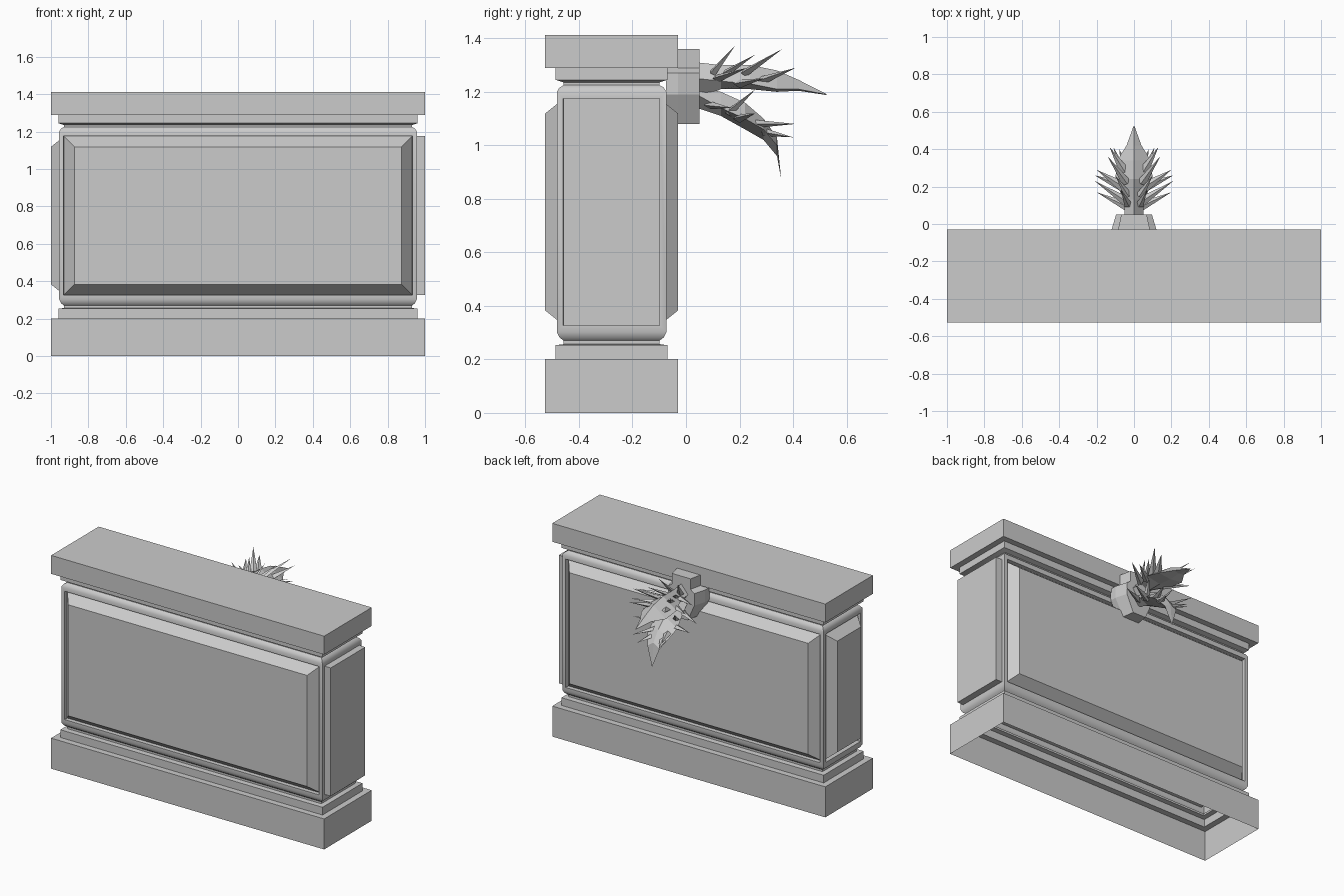
import bpy, bmesh, math
from mathutils import Vector

cube = bpy.data.objects.get("Cube")
if cube:
    bpy.data.objects.remove(cube, do_unlink=True)

stone = bpy.data.materials.new("grey_stone")
stone.use_nodes = True
GREY = (0.6, 0.6, 0.6, 1)
stone.diffuse_color = GREY
stone.node_tree.nodes["Principled BSDF"].inputs["Base Color"].default_value = GREY

CY = -0.278  # middle of the pedestal's depth


def finish(name, bm, smooth=None):
    bmesh.ops.recalc_face_normals(bm, faces=bm.faces)
    mesh = bpy.data.meshes.new(name)
    bm.to_mesh(mesh)
    bm.free()
    mesh.materials.append(stone)
    obj = bpy.data.objects.new(name, mesh)
    bpy.context.collection.objects.link(obj)
    if smooth:
        bpy.ops.object.select_all(action="DESELECT")
        obj.select_set(True)
        bpy.context.view_layer.objects.active = obj
        bpy.ops.object.shade_smooth_by_angle(angle=math.radians(smooth))
    return obj


def loft(bm, rings, cap_start=False, cap_end=False):
    loops = [[bm.verts.new(p) for p in ring] for ring in rings]
    for a, b in zip(loops, loops[1:]):
        for i in range(len(a)):
            j = (i + 1) % len(a)
            bm.faces.new((a[i], a[j], b[j], b[i]))
    if cap_start:
        bm.faces.new(loops[0][::-1])
    if cap_end:
        bm.faces.new(loops[-1])


def rectangle(inset, z):
    x, y = 1 - inset, 0.249 - inset
    return [(sx * x, CY + sy * y, z) for sx, sy in ((-1, -1), (1, -1), (1, 1), (-1, 1))]


# Pedestal: hollow moulded shell, open underneath, closed on top
profile = [(0, 0), (0, 0.202), (0.04, 0.202), (0.04, 0.253), (0.07, 0.257), (0.07, 0.27),
           (0.054, 0.282), (0.044, 0.302), (0.044, 1.2), (0.054, 1.216), (0.07, 1.225),
           (0.07, 1.235), (0.04, 1.245), (0.04, 1.29), (0, 1.29), (0, 1.412)]
bm = bmesh.new()
loft(bm, [rectangle(i, z) for i, z in profile], cap_end=True)
bmesh.ops.recalc_face_normals(bm, faces=bm.faces)

# Raised panels on the four sides; the left one is a plain block
sides = [f for f in bm.faces if f.calc_center_median().z > 0.5 and abs(f.normal.z) < 0.1
         and max(v.co.z for v in f.verts) - min(v.co.z for v in f.verts) > 0.8]
for f in sides:
    plain = f.normal.x > 0.9
    bmesh.ops.inset_individual(bm, faces=[f], thickness=0.034, depth=0)
    if plain:
        bmesh.ops.inset_individual(bm, faces=[f], thickness=0.001, depth=0.044)
    else:
        bmesh.ops.inset_individual(bm, faces=[f], thickness=0.001, depth=-0.027)
        bmesh.ops.inset_individual(bm, faces=[f], thickness=0.08, depth=0.071)
finish("pedestal", bm, 40)

# Shield-shaped mount on the back, narrowing outwards
half = [(0.085, 1.36), (0.085, 1.29), (0.12, 1.27), (0.12, 1.19), (0.06, 1.08)]
outline = half + [(-x, z) for x, z in reversed(half)]
bm = bmesh.new()
loft(bm, [[(x * k, y, z) for x, z in outline] for y, k in ((-0.075, 1), (-0.03, 1), (0.05, 0.8))],
     True, True)
finish("mount", bm)


# Jaws: curved folded bodies tapering to a point
def jaw(name, stations):
    bm = bmesh.new()
    rings = []
    for y, z, width, up, down in stations:
        rings.append([(width, y, z), (0, y, z + up), (-width, y, z), (0, y, z - down)])
    loft(bm, rings, True, True)
    finish(name, bm)


jaw("upper_jaw", [(0.04, 1.25, 0.05, 0.06, 0.08), (0.13, 1.24, 0.05, 0.06, 0.03),
                  (0.24, 1.23, 0.1, 0.07, 0.02), (0.34, 1.21, 0.09, 0.07, 0.01),
                  (0.42, 1.21, 0.04, 0.035, 0.006), (0.525, 1.19, 0.002, 0.002, 0.002)])
jaw("lower_jaw", [(0.04, 1.19, 0.04, 0.03, 0.05), (0.13, 1.14, 0.06, 0.06, 0.03),
                  (0.22, 1.1, 0.09, 0.06, 0.04), (0.29, 1.06, 0.08, 0.04, 0.04),
                  (0.34, 1.0, 0.045, 0.03, 0.04), (0.355, 0.88, 0.002, 0.002, 0.002)])


# Spikes: thin four-sided blades, mirrored left and right
def spikes(name, pairs):
    bm = bmesh.new()
    for root, tip, radius in pairs:
        for side in (1, -1):
            a, b = (Vector((p[0] * side, p[1], p[2])) for p in (root, tip))
            d = (b - a).normalized()
            u = d.cross(Vector((0, 0, 1))).normalized() * radius
            v = d.cross(u) * 0.6
            base = [bm.verts.new(a + o) for o in (u, v, -u, -v)]
            point = bm.verts.new(b)
            bm.faces.new(base)
            for i in range(4):
                bm.faces.new((base[i], base[(i + 1) % 4], point))
    finish(name, bm)


spikes("upper_spikes", [
    ((0.03, 0.1, 1.27), (0.07, 0.185, 1.375), 0.022),
    ((0.03, 0.15, 1.27), (0.1, 0.26, 1.34), 0.022),
    ((0.04, 0.22, 1.27), (0.14, 0.36, 1.36), 0.025),
    ((0.05, 0.28, 1.24), (0.13, 0.41, 1.29), 0.028),
    ((0.04, 0.12, 1.25), (0.21, 0.23, 1.29), 0.025),
    ((0.06, 0.2, 1.23), (0.2, 0.29, 1.25), 0.028)])
spikes("lower_spikes", [
    ((0.03, 0.09, 1.15), (0.2, 0.17, 1.14), 0.025),
    ((0.04, 0.16, 1.12), (0.1, 0.26, 1.21), 0.025),
    ((0.06, 0.2, 1.1), (0.21, 0.26, 1.12), 0.028),
    ((0.05, 0.26, 1.08), (0.11, 0.41, 1.08), 0.025),
    ((0.04, 0.29, 1.05), (0.08, 0.4, 1.03), 0.025)])
